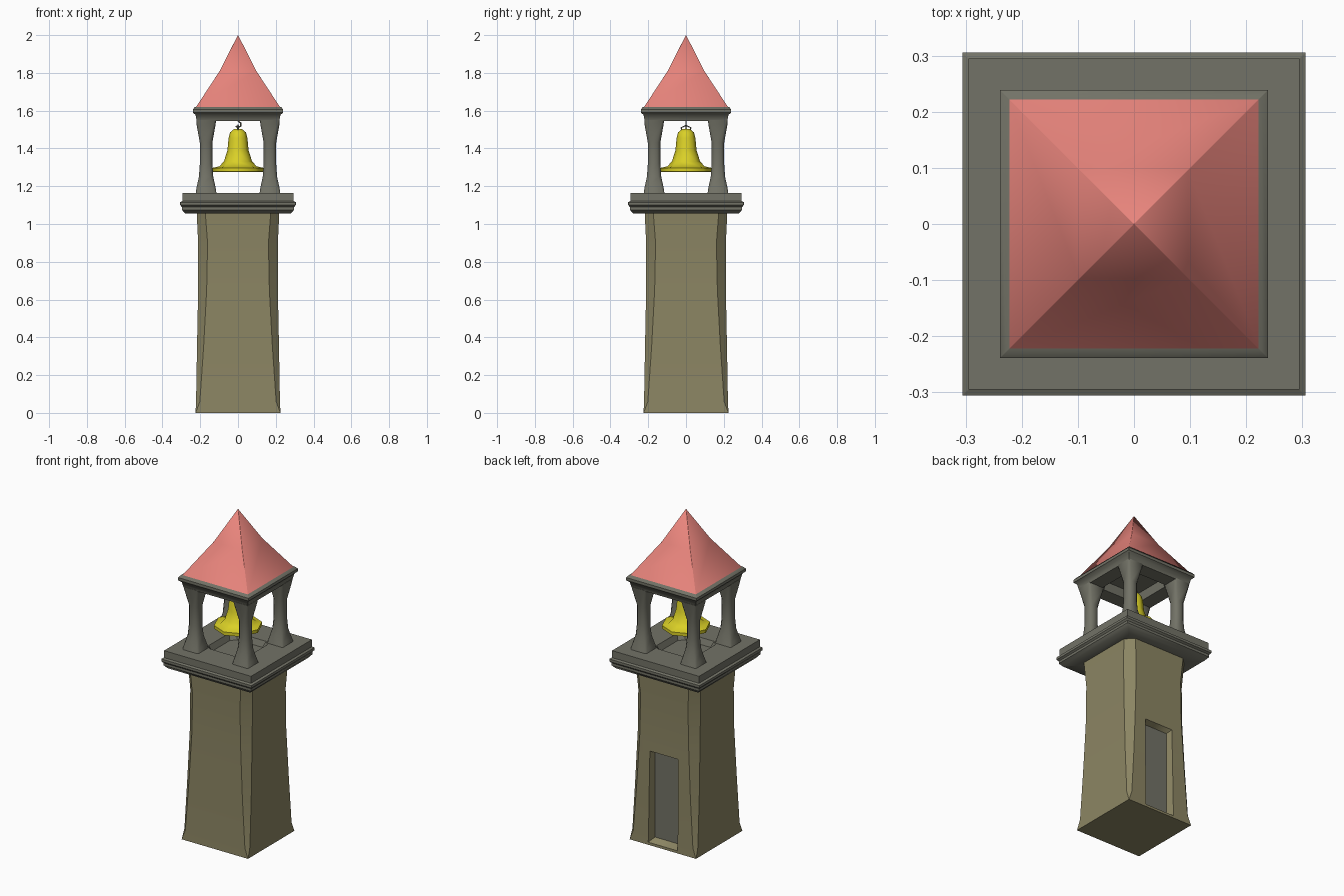
import bpy, bmesh, math
from mathutils import Matrix

if "Cube" in bpy.data.objects:
    bpy.data.objects.remove(bpy.data.objects["Cube"])


def material(name, rgb):
    m = bpy.data.materials.new(name)
    m.diffuse_color = (*rgb, 1)
    m.use_nodes = True
    m.node_tree.nodes["Principled BSDF"].inputs["Base Color"].default_value = m.diffuse_color
    return m


STONE = material("grey_stone", (0.17, 0.17, 0.135))
WALL = material("tan_wall", (0.26, 0.235, 0.125))
TILE = material("red_tile", (0.8, 0.23, 0.2))
GOLD = material("brass", (0.7, 0.63, 0.02))


def finish(bm, name, mat, angle=50):
    bmesh.ops.remove_doubles(bm, verts=bm.verts, dist=1e-5)
    bmesh.ops.recalc_face_normals(bm, faces=bm.faces)
    me = bpy.data.meshes.new(name)
    bm.to_mesh(me)
    bm.free()
    me.shade_smooth()
    me.set_sharp_from_angle(angle=math.radians(angle))
    if mat:
        me.materials.append(mat)
    ob = bpy.data.objects.new(name, me)
    bpy.context.scene.collection.objects.link(ob)
    return ob


def loft(rings, matrix=Matrix()):
    """Skin chamfered rectangles (half x, half y, chamfer, z), capped at both ends."""
    bm = bmesh.new()
    loops = []
    for hx, hy, c, z in rings:
        c = max(c, 0.0005)
        pts = [(hx, -hy + c), (hx, hy - c), (hx - c, hy), (-hx + c, hy),
               (-hx, hy - c), (-hx, -hy + c), (-hx + c, -hy), (hx - c, -hy)]
        loops.append([bm.verts.new(matrix @ Matrix.Translation((x, y, z)).to_translation())
                      for x, y in pts])
    for a, b in zip(loops, loops[1:]):
        for i in range(8):
            j = (i + 1) % 8
            bm.faces.new((a[i], a[j], b[j], b[i]))
    bm.faces.new(loops[0])
    bm.faces.new(loops[-1])
    return bm


def square(rings):
    return [(h, h, c, z) for h, c, z in rings]


# Tower shaft, slightly waisted with chamfered corners
tower = finish(loft(square([(0.225, 0.0, 0), (0.222, 0.02, 0.06), (0.217, 0.035, 0.35),
                            (0.211, 0.045, 0.65), (0.211, 0.05, 0.9), (0.219, 0.045, 1.07)])),
               "tower_shaft", WALL)

# Doorway recess in the back wall
to_back = Matrix.Translation((0, 0, 0.295)) @ Matrix.Rotation(-math.pi / 2, 4, 'X')
cutter = finish(loft([(0.085, 0.262, 0, 0.175), (0.1, 0.28, 0, 0.225), (0.1, 0.28, 0, 0.3)],
                     to_back), "door_cutter", None)
cutter.hide_render = True
mod = tower.modifiers.new("doorway", 'BOOLEAN')
mod.operation = 'DIFFERENCE'
mod.solver = 'EXACT'
mod.object = cutter
bpy.context.view_layer.objects.active = tower
bpy.ops.object.modifier_apply(modifier="doorway")
bpy.data.objects.remove(cutter)
tower.data.set_sharp_from_angle(angle=math.radians(42))
finish(loft([(0.085, 0.262, 0, 0.172), (0.085, 0.262, 0, 0.178)], to_back), "door", STONE)

# Balcony ledge with a sunken floor
finish(loft(square([(0.2, 0, 1.055), (0.28, 0, 1.055), (0.297, 0, 1.075), (0.297, 0, 1.09),
                    (0.306, 0, 1.1), (0.306, 0, 1.115), (0.295, 0, 1.122), (0.295, 0, 1.165),
                    (0.13, 0.03, 1.165), (0.115, 0.03, 1.13)])), "balcony_ledge", STONE, 40)

# Four flared columns
for n, (sx, sy) in enumerate([(1, 1), (-1, 1), (-1, -1), (1, -1)], 1):
    rings = square([(0.055, 0.006, 1.16), (0.051, 0.012, 1.19), (0.038, 0.016, 1.25),
                    (0.033, 0.016, 1.32), (0.033, 0.016, 1.43), (0.051, 0.012, 1.53),
                    (0.052, 0.006, 1.55)])
    finish(loft(rings, Matrix.Translation((0.169 * sx, 0.169 * sy, 0))), f"column_{n}", STONE)

# Cornice under the roof, with a recessed ceiling
finish(loft(square([(0.12, 0.02, 1.595), (0.13, 0.02, 1.545), (0.218, 0, 1.545),
                    (0.225, 0, 1.578), (0.239, 0, 1.59), (0.239, 0, 1.607),
                    (0.228, 0, 1.62), (0.2, 0, 1.62)])), "cornice", STONE, 40)

# Spire roof with a gentle concave break
finish(loft(square([(0.225, 0, 1.615), (0.097, 0, 1.81), (0.0006, 0, 2.0)])),
       "spire_roof", TILE, 55)

# Bell, an eight-sided hollow turned profile
profile = [(0, 1.505), (0.022, 1.502), (0.042, 1.485), (0.05, 1.455), (0.056, 1.39),
           (0.075, 1.33), (0.1, 1.305), (0.135, 1.297), (0.135, 1.277), (0.12, 1.275),
           (0.085, 1.295), (0.06, 1.335), (0.042, 1.4), (0.035, 1.46), (0, 1.475)]
bm = bmesh.new()
verts = [bm.verts.new((r, 0, z)) for r, z in profile]
edges = [bm.edges.new(p) for p in zip(verts, verts[1:])]
bmesh.ops.spin(bm, geom=verts + edges, axis=(0, 0, 1), cent=(0, 0, 0),
               angle=2 * math.pi, steps=8)
finish(bm, "bell", GOLD, 60)


# Bell hanger: hook to the ceiling and a small cross loop
def wire(name, points, radius):
    cu = bpy.data.curves.new(name, 'CURVE')
    cu.dimensions = '3D'
    cu.bevel_depth = radius
    cu.bevel_resolution = 1
    cu.use_fill_caps = True
    sp = cu.splines.new('POLY')
    sp.points.add(len(points) - 1)
    for p, co in zip(sp.points, points):
        p.co = (*co, 1)
    cu.materials.append(STONE)
    bpy.context.scene.collection.objects.link(bpy.data.objects.new(name, cu))


wire("bell_hook", [(0, 0, 1.6), (0, 0, 1.545), (0.014, 0, 1.535), (0.014, 0, 1.518),
                   (0, 0, 1.51), (-0.012, 0, 1.518)], 0.004)
wire("bell_loop", [(0, -0.022, 1.495), (0, -0.026, 1.51), (0, 0, 1.522),
                   (0, 0.026, 1.51), (0, 0.022, 1.495)], 0.004)
